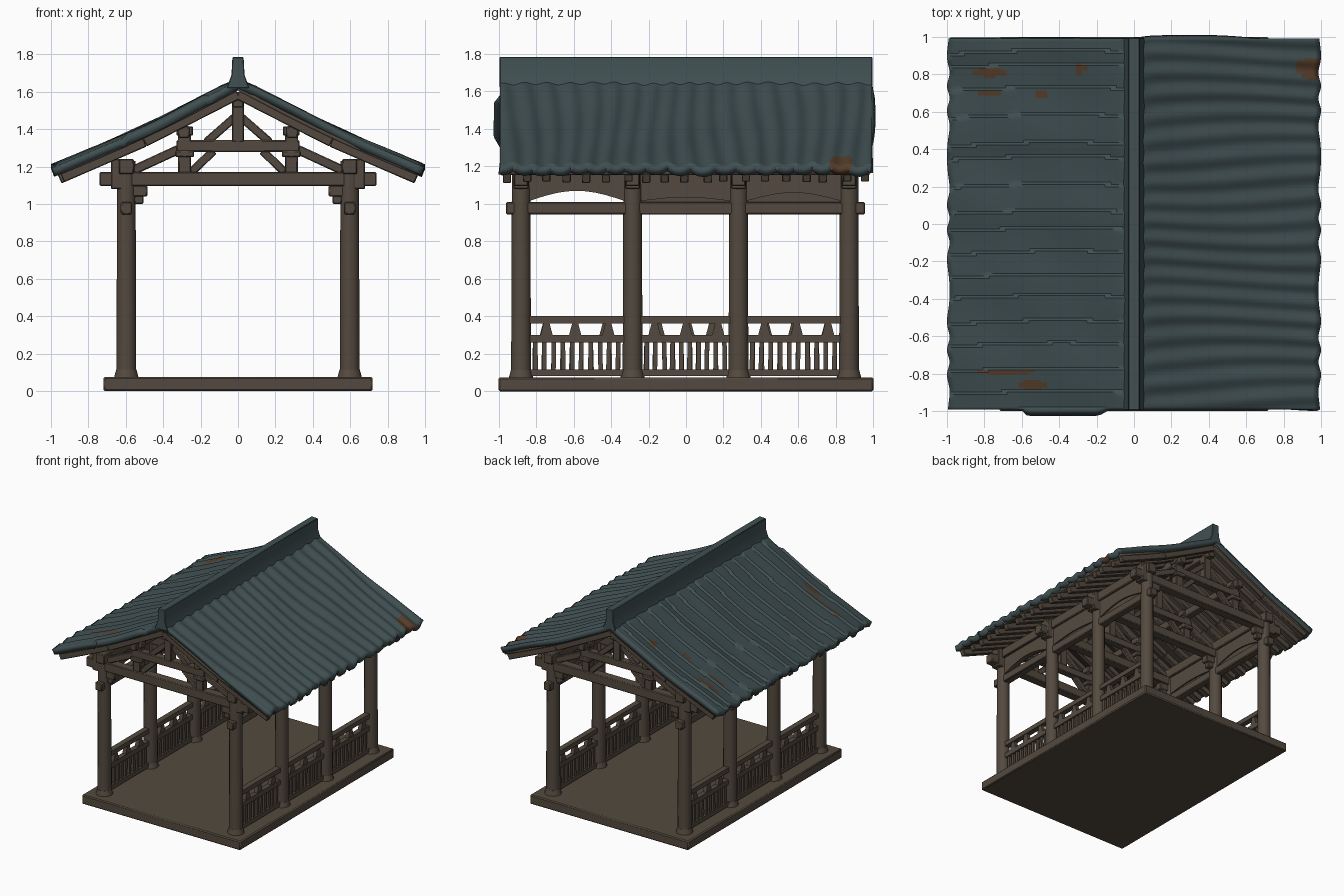
import bpy, bmesh, math, random
from mathutils import Vector, Matrix

random.seed(4)
default = bpy.data.objects.get("Cube")
if default:
    bpy.data.objects.remove(default)


def material(name, rgb):
    m = bpy.data.materials.new(name)
    m.use_nodes = True
    m.diffuse_color = (*rgb, 1)
    m.node_tree.nodes["Principled BSDF"].inputs["Base Color"].default_value = (*rgb, 1)
    return m


WOOD = material("weathered wood", (0.088, 0.068, 0.050))
SLATE = material("blue grey roofing", (0.052, 0.079, 0.084))
RUST = material("rust", (0.095, 0.048, 0.024))
made = []


def finish(name, bm, mats, bevel=0.0):
    bmesh.ops.recalc_face_normals(bm, faces=bm.faces)
    mesh = bpy.data.meshes.new(name)
    bm.to_mesh(mesh)
    bm.free()
    ob = bpy.data.objects.new(name, mesh)
    bpy.context.collection.objects.link(ob)
    for m in mats:
        mesh.materials.append(m)
    if bevel:
        mod = ob.modifiers.new("Worn edges", 'BEVEL')
        mod.width, mod.segments = bevel, 1
    made.append(ob)
    return ob


def beam(bm, p, q, w, h):
    """Box from p to q, w wide and h deep."""
    p, q = Vector(p), Vector(q)
    d = q - p
    rot = d.to_track_quat('X', 'Z')
    bmesh.ops.create_cube(bm, size=1, matrix=Matrix.LocRotScale((p + q) / 2, rot, (d.length, w, h)))


def block(bm, lo, hi):
    lo, hi = Vector(lo), Vector(hi)
    bmesh.ops.create_cube(bm, size=1, matrix=Matrix.LocRotScale((lo + hi) / 2, None, hi - lo))


def round_post(bm, x, y, z0, z1, r0, r1, sides=12):
    bmesh.ops.create_cone(bm, cap_ends=True, segments=sides, radius1=r0, radius2=r1, depth=z1 - z0,
                          matrix=Matrix.Translation((x, y, (z0 + z1) / 2)))


def prism(bm, outline, x0, x1):
    """Extrude a y-z outline along x."""
    face = bm.faces.new([bm.verts.new((x0, y, z)) for y, z in outline])
    ext = bmesh.ops.extrude_face_region(bm, geom=[face])
    bmesh.ops.translate(bm, vec=(x1 - x0, 0, 0),
                        verts=[v for v in ext["geom"] if isinstance(v, bmesh.types.BMVert)])


COL_X = 0.597
ROWS = (-0.88, -0.285, 0.28, 0.87)
BAYS = list(zip(ROWS[:-1], ROWS[1:]))


def height(x):
    x = abs(x)
    return 1.67 - 0.47 * x - 0.02 * math.sin(math.pi * x)


# Floor slab
bm = bmesh.new()
block(bm, (-0.72, -1, 0), (0.72, 1, 0.075))
finish("floor", bm, [WOOD], 0.008)

# Columns with flared feet
bm = bmesh.new()
for s in (-1, 1):
    for y in ROWS:
        round_post(bm, s * COL_X, y, 0.07, 0.115, 0.066, 0.054)
        round_post(bm, s * COL_X, y, 0.11, 1.23, 0.053, 0.049)
finish("columns", bm, [WOOD])

# Long side beams and purlins
bm = bmesh.new()
for s in (-1, 1):
    block(bm, (s * COL_X - 0.03, -0.96, 0.945), (s * COL_X + 0.03, 0.955, 1.01))
    beam(bm, (s * COL_X, -0.94, 1.2), (s * COL_X, 0.94, 1.2), 0.08, 0.08)
    beam(bm, (s * 0.29, -0.95, 1.385), (s * 0.29, 0.95, 1.385), 0.06, 0.065)
beam(bm, (0, -0.95, 1.55), (0, 0.95, 1.55), 0.06, 0.07)
finish("side_beams_and_purlins", bm, [WOOD], 0.006)

# Arched panels over the bays; two bays have a backing board
bm = bmesh.new()
for s in (-1, 1):
    for i, (a, b) in enumerate(BAYS):
        a, b = a + 0.04, b - 0.04
        rise = (0.055, 0.02, 0.045)[i]
        low = [(a + (b - a) * t / 10, 1.015 + rise * math.sin(math.pi * t / 10)) for t in range(11)]
        prism(bm, [(b, 1.18), (a, 1.18)] + low, s * COL_X - 0.022, s * COL_X + 0.022)
        if i:
            block(bm, (s * COL_X - 0.01, a, 1), (s * COL_X + 0.01, b, 1.17))
finish("arched_panels", bm, [WOOD])

# Roof trusses, one at each pair of columns
bm = bmesh.new()
for y in ROWS:
    beam(bm, (-0.74, y, 1.133), (0.74, y, 1.133), 0.075, 0.075)
    beam(bm, (-0.33, y, 1.31), (0.33, y, 1.31), 0.06, 0.062)
    block(bm, (-0.033, y - 0.033, 1.33), (0.033, y + 0.033, 1.6))
    for s in (-1, 1):
        beam(bm, (s * 0.285, y, 1.165), (s * 0.285, y, 1.41), 0.06, 0.07)
        block(bm, (s * 0.285 - 0.05, y - 0.045, 1.25), (s * 0.285 + 0.05, y + 0.045, 1.285))
        beam(bm, (s * 0.33, y, 1.39), (s * 0.24, y, 1.39), 0.075, 0.05)
        beam(bm, (s * 0.01, y, 1.47), (s * 0.17, y, 1.33), 0.04, 0.045)
        beam(bm, (s * 0.25, y, 1.17), (s * 0.13, y, 1.285), 0.04, 0.045)
        beam(bm, (s * 0.56, y, 1.18), (s * 0.30, y, 1.30), 0.045, 0.05)
        # Stepped brackets under the tie beam and purlin
        block(bm, (s * 0.54 - 0.055, y - 0.03, 1.04), (s * 0.54 + 0.055, y + 0.03, 1.1))
        block(bm, (s * 0.53 - 0.025, y - 0.025, 1.0), (s * 0.53 + 0.025, y + 0.025, 1.05))
        block(bm, (s * 0.645 - 0.035, y - 0.04, 1.08), (s * 0.645 + 0.035, y + 0.04, 1.24))
finish("roof_trusses", bm, [WOOD], 0.006)

# Railings: three rails, balusters and tapered struts in each bay
bm = bmesh.new()
for s in (-1, 1):
    x = s * COL_X
    for a, b in BAYS:
        beam(bm, (x, a, 0.382), (x, b, 0.382), 0.045, 0.038)
        beam(bm, (x, a, 0.28), (x, b, 0.28), 0.04, 0.04)
        beam(bm, (x, a, 0.1), (x, b, 0.1), 0.04, 0.035)
        for i in range(10):
            y = a + 0.075 + (b - a - 0.15) * i / 9
            beam(bm, (x, y + random.uniform(-0.006, 0.006), 0.1), (x, y, 0.27), 0.02, 0.024)
        for t in (0.22, 0.5, 0.78):
            y = a + (b - a) * t + random.uniform(-0.02, 0.02)
            prism(bm, [(y - 0.034, 0.295), (y + 0.034, 0.295), (y + 0.026, 0.325),
                       (y + 0.014, 0.37), (y - 0.014, 0.37), (y - 0.026, 0.325)], x - 0.016, x + 0.016)
finish("railings", bm, [WOOD])

# Rafters, following the sag of the roof
bm = bmesh.new()
COUNT = 19
for s in (-1, 1):
    for i in range(COUNT):
        y = -0.955 + 1.91 * i / (COUNT - 1)
        if 0 < i < COUNT - 1:
            y += random.uniform(-0.015, 0.015)
        end = 0.955 - random.uniform(0, 0.02)
        path = [(s * x, y, height(x) - 0.083) for x in (0.0, 0.5, end)]
        for p, q in zip(path, path[1:]):
            beam(bm, p, q, 0.045, 0.055)
finish("rafters", bm, [WOOD], 0.005)

# Uneven sheets: soft waves on the left slope, lapped boards on the right
laps = [-1.0]
while laps[-1] < 1.1:
    laps.append(laps[-1] + random.uniform(0.07, 0.15))
PATCHES = [(-0.77, 0.81, 0.10, 0.025), (-0.78, 0.70, 0.06, 0.016), (-0.5, 0.69, 0.04, 0.022),
           (-0.29, 0.83, 0.03, 0.03), (-0.68, -0.79, 0.15, 0.014), (-0.54, -0.86, 0.08, 0.024),
           (0.95, 0.83, 0.08, 0.06)]


def ripple(x, y):
    soft = 0.006 * math.sin(7 * x + 11 * y) * math.sin(5 * x - 4 * y)
    if x > 0:
        return soft + 0.009 * math.sin(58 * y + 1.5 * math.sin(3 * x + 5 * y))
    shifted = y + 0.012 * math.sin(4 * x)
    lo = max([v for v in laps if v <= shifted], default=-1.1)
    hi = min([v for v in laps if v > shifted], default=1.2)
    return soft + 0.02 * (shifted - lo) / (hi - lo) - 0.01


def sheet(name, s, half_x, half_y, drop, thick, wavy, mats):
    bm = bmesh.new()
    nx, ny = (32, 150) if wavy else (8, 1)
    rows = []
    for j in range(ny + 1):
        y = -half_y + 2 * half_y * j / ny
        reach = half_x - (0.007 + 0.007 * math.sin(31 * y + 2 * math.sin(9 * y)) if wavy else 0)
        row = []
        for i in range(nx + 1):
            x = s * reach * i / nx
            z = height(x) - drop + (ripple(x, y) * min(1, i / 3) if wavy else 0)
            row.append(bm.verts.new((x, y, z)))
        rows.append(row)
    for r0, r1 in zip(rows, rows[1:]):
        for i in range(nx):
            f = bm.faces.new((r0[i], r0[i + 1], r1[i + 1], r1[i]))
            c = f.calc_center_median()
            if wavy and any(((c.x - a) / u) ** 2 + ((c.y - b) / v) ** 2 < 1 for a, b, u, v in PATCHES):
                f.material_index = 1
    bmesh.ops.recalc_face_normals(bm, faces=bm.faces)
    bm.normal_update()
    if sum(f.normal.z for f in bm.faces) < 0:
        bmesh.ops.reverse_faces(bm, faces=bm.faces)
    mesh = bpy.data.meshes.new(name)
    bm.to_mesh(mesh)
    bm.free()
    ob = bpy.data.objects.new(name, mesh)
    bpy.context.collection.objects.link(ob)
    for m in mats:
        mesh.materials.append(m)
    mod = ob.modifiers.new("Thickness", 'SOLIDIFY')
    mod.thickness, mod.offset = thick, -1
    made.append(ob)


for s, side in ((1, "left"), (-1, "right")):
    sheet(side + "_roof_slope", s, 1.0, 0.992, 0.0, 0.045, True, [SLATE, RUST])
    sheet(side + "_roof_boards", s, 0.965, 0.98, 0.043, 0.018, False, [WOOD])

# Ridge cap with a flared base
bm = bmesh.new()
cap = [(-0.06, 1.62), (0.06, 1.62), (0.035, 1.69), (0.03, 1.785), (-0.03, 1.785), (-0.035, 1.69)]
prism(bm, cap, -0.995, 0.995)
bmesh.ops.rotate(bm, verts=bm.verts, matrix=Matrix.Rotation(math.pi / 2, 3, 'Z'))
finish("ridge_cap", bm, [SLATE], 0.004)

# Smooth shading with sharp edges kept
bpy.ops.object.select_all(action='DESELECT')
for ob in made:
    ob.select_set(True)
bpy.context.view_layer.objects.active = made[0]
bpy.ops.object.shade_smooth_by_angle(angle=math.radians(35))
